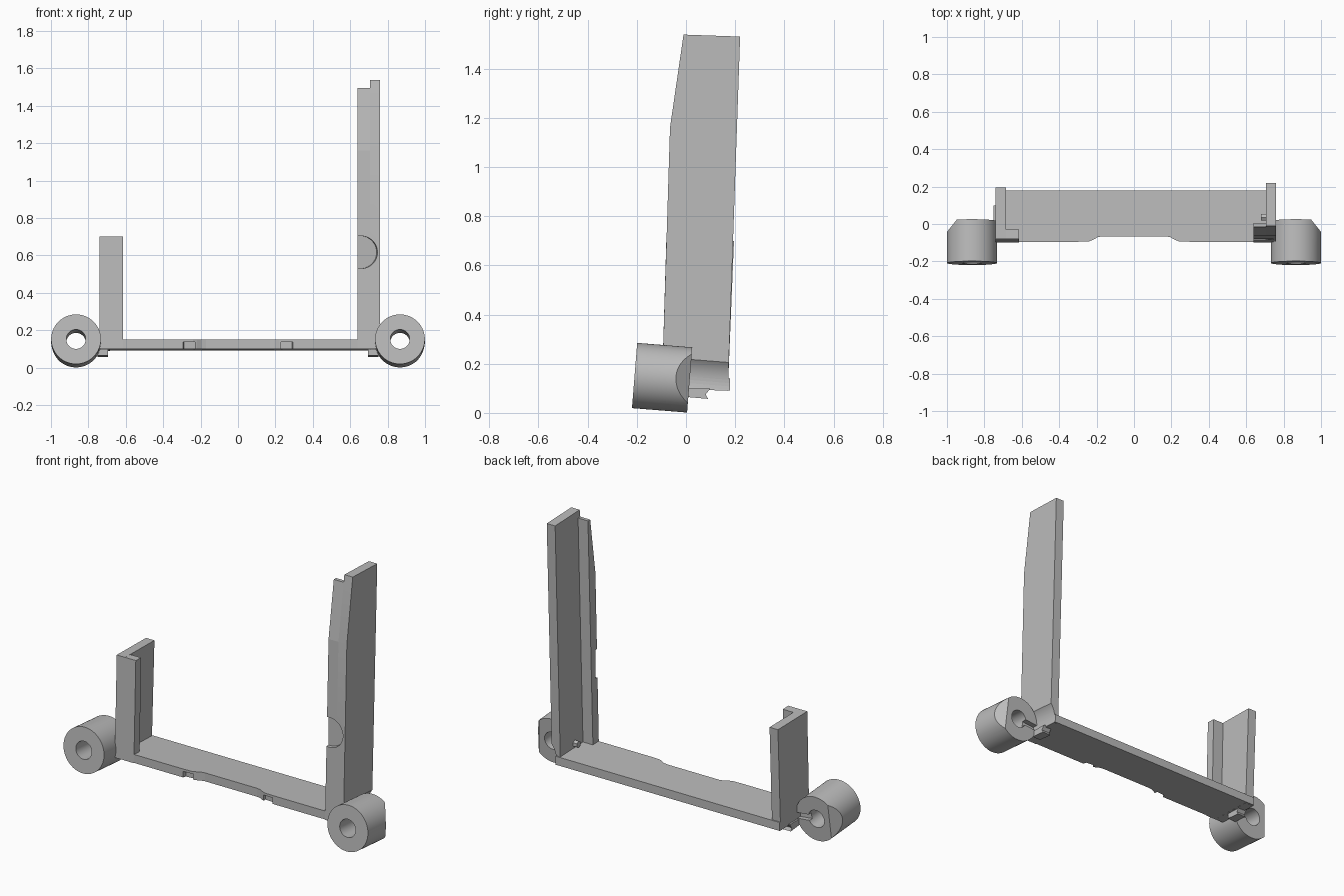
import bpy
import bmesh
import math
from mathutils import Matrix, Vector

if "Cube" in bpy.data.objects:
    bpy.data.objects.remove(bpy.data.objects["Cube"], do_unlink=True)

grey = bpy.data.materials.new("light_grey")
grey.use_nodes = True
colour = (0.5, 0.5, 0.5, 1)
grey.diffuse_color = colour
grey.node_tree.nodes["Principled BSDF"].inputs["Base Color"].default_value = colour


def finish(name, bm):
    bmesh.ops.recalc_face_normals(bm, faces=bm.faces)
    mesh = bpy.data.meshes.new(name)
    bm.to_mesh(mesh)
    bm.free()
    obj = bpy.data.objects.new(name, mesh)
    mesh.materials.append(grey)
    bpy.context.collection.objects.link(obj)
    return obj


def extrude(name, points, offset):
    bm = bmesh.new()
    face = bm.faces.new([bm.verts.new(p) for p in points])
    new = bmesh.ops.extrude_face_region(bm, geom=[face])["geom"]
    verts = [v for v in new if isinstance(v, bmesh.types.BMVert)]
    bmesh.ops.translate(bm, verts=verts, vec=offset)
    return finish(name, bm)


def side_prism(name, profile, x0, x1):
    """Extrude a (y, z) profile across x."""
    return extrude(name, [(x0, y, z) for y, z in profile], (x1 - x0, 0, 0))


def cylinder(name, start, end, radius, sides=64):
    start, end = Vector(start), Vector(end)
    axis = end - start
    place = Matrix.Translation((start + end) / 2) @ axis.to_track_quat("Z", "Y").to_matrix().to_4x4()
    bm = bmesh.new()
    bmesh.ops.create_cone(bm, cap_ends=True, segments=sides, radius1=radius,
                          radius2=radius, depth=axis.length, matrix=place)
    return finish(name, bm)


def cut(obj, cutter):
    mod = obj.modifiers.new("cut", "BOOLEAN")
    mod.operation = "DIFFERENCE"
    mod.solver = "EXACT"
    mod.object = cutter
    activate(obj)
    bpy.ops.object.modifier_apply(modifier=mod.name)
    bpy.data.objects.remove(cutter, do_unlink=True)


def activate(obj):
    bpy.ops.object.select_all(action="DESELECT")
    obj.select_set(True)
    bpy.context.view_layer.objects.active = obj


def smooth(obj):
    activate(obj)
    bpy.ops.object.shade_smooth_by_angle(angle=math.radians(30))


# Base plate with a shallow recess in its front edge
half = [(0.17, -0.066), (0.195, -0.071), (0.22, -0.085), (0.24, -0.093), (0.3, -0.095)]
outline = [(-x, y) for x, y in reversed(half)] + half
outline = [(-0.74, -0.095)] + outline + [(0.76, -0.095), (0.76, 0.178), (-0.74, 0.178)]
base = extrude("base_plate", [(x, y, 0.097 - 0.035 * y) for x, y in outline], (0, 0, 0.05))
for s in (-1, 1):
    cut(base, extrude("notch", [(s * x, y, 0.08) for x, y in
                                [(0.23, -0.12), (0.3, -0.12), (0.29, -0.075), (0.23, -0.07)]],
                      (0, 0, 0.056)))

# Tall post: side plate and tapering front flange
tall_plate = side_prism("tall_post_plate", [(-0.098, 0.1), (0.17, 0.09), (0.22, 1.53),
                                            (-0.01, 1.538), (-0.065, 1.16)], 0.705, 0.76)
tall_flange = side_prism("tall_post_flange", [(-0.098, 0.1), (-0.043, 0.1), (0.005, 1.495),
                                              (-0.016, 1.495), (-0.065, 1.16)], 0.64, 0.705)

# Slanted round scoop in the front of the tall post
for part in (tall_plate, tall_flange):
    cut(part, cylinder("scoop", (0.675, -0.2, 0.617), (0.655, -0.063, 0.617), 0.087))

# Short post: side plate and front flange
short_plate = side_prism("short_post_plate", [(-0.098, 0.1), (0.17, 0.09), (0.195, 0.698),
                                              (-0.08, 0.702)], -0.74, -0.685)
short_flange = side_prism("short_post_flange", [(-0.098, 0.1), (-0.045, 0.1), (-0.03, 0.7),
                                                (-0.08, 0.702)], -0.685, -0.615)

# Hollow tilted rollers with a clipped outer back corner and a slot behind
front, back = Vector((0, -0.209, 0.152)), Vector((0, 0.015, 0.134))
run = back - front
for s, side in ((1, "left"), (-1, "right")):
    shift = Vector((s * 0.866, 0, 0))
    a, b = front + shift, back + shift
    roller = cylinder(side + "_roller", a, b, 0.133)
    cut(roller, cylinder("bore", a - run, b + run, 0.052, 48))
    cut(roller, extrude("clip", [(s * 0.93, 0.045, -0.1), (s * 1.03, -0.08, -0.1),
                                 (s * 1.1, 0.1, -0.1)], (0, 0, 0.5)))
    cut(roller, extrude("slot", [(s * 0.7, -0.015, 0.1), (s * 0.85, -0.015, 0.115),
                                 (s * 0.85, -0.015, 0.15), (s * 0.7, -0.015, 0.135)],
                        (0, 0.1, 0)))
    smooth(roller)

    # Small wedge under each end of the base
    side_prism(side + "_wedge", [(0.0, 0.065), (0.09, 0.057), (0.08, 0.075), (0.1, 0.1), (0.0, 0.1)],
               s * 0.695, s * 0.75)

    # Clearance groove behind the left roller
    if s > 0:
        for part in (tall_plate, base):
            cut(part, cylinder("groove", b - run * 0.2, b + run, 0.135))
        smooth(tall_plate)

# Small stub inside the foot of the tall post
cylinder("inner_stub", (0.68, 0.035, 0.17), (0.72, 0.035, 0.17), 0.02, 6)
